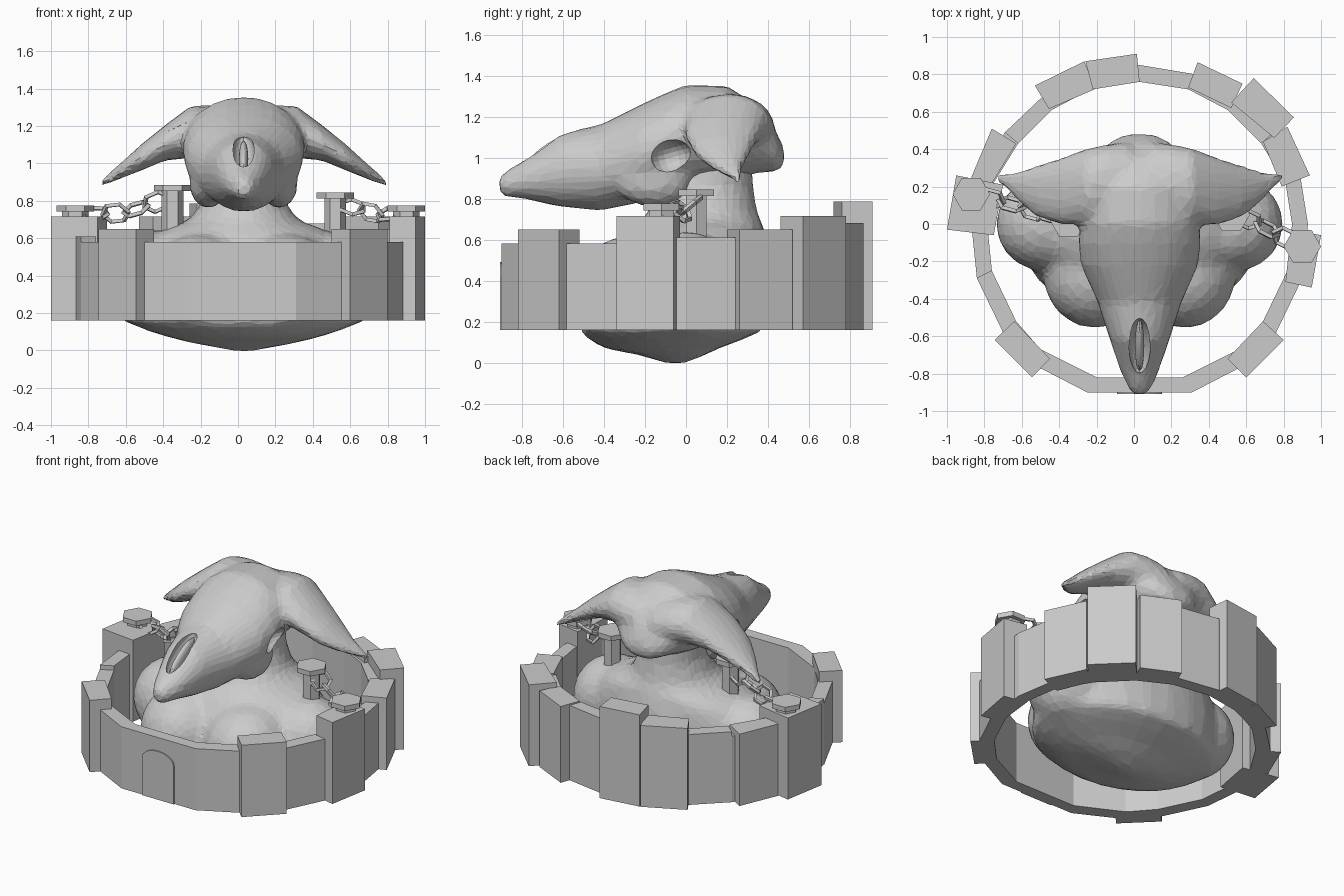
import bpy, bmesh
from math import sin, cos, pi, radians
from mathutils import Vector, Matrix

if "Cube" in bpy.data.objects:
    bpy.data.objects.remove(bpy.data.objects["Cube"])

CX = 0.03  # model's symmetry axis


def finish(bm, name):
    bmesh.ops.recalc_face_normals(bm, faces=bm.faces)
    me = bpy.data.meshes.new(name)
    bm.to_mesh(me)
    bm.free()
    ob = bpy.data.objects.new(name, me)
    bpy.context.collection.objects.link(ob)
    return ob


def prism(bm, pts, z0, z1):
    lo = [bm.verts.new((x, y, z0)) for x, y in pts]
    hi = [bm.verts.new((x, y, z1)) for x, y in pts]
    bm.faces.new(lo)
    bm.faces.new(hi)
    for i in range(len(pts)):
        j = (i + 1) % len(pts)
        bm.faces.new((lo[i], lo[j], hi[j], hi[i]))


def loft(bm, axis, secs, n=24):
    """Elliptic sections (position, centre u, centre v, radius u, radius v)."""
    u, v = [k for k in range(3) if k != axis]
    rings = []
    for p, cu, cv, ru, rv in secs:
        ring = []
        for i in range(n):
            co = [0, 0, 0]
            co[axis] = p
            co[u] = cu + ru * cos(2 * pi * i / n)
            co[v] = cv + rv * sin(2 * pi * i / n)
            ring.append(bm.verts.new(co))
        rings.append(ring)
    for a, b in zip(rings, rings[1:]):
        for i in range(n):
            j = (i + 1) % n
            bm.faces.new((a[i], a[j], b[j], b[i]))
    bm.faces.new(rings[0])
    bm.faces.new(rings[-1])


def ball(bm, c, r, tilt=0):
    m = Matrix.Translation(c) @ Matrix.Rotation(tilt, 4, 'X') @ Matrix.Diagonal((*r, 1))
    bmesh.ops.create_uvsphere(bm, u_segments=20, v_segments=12, radius=1, matrix=m)


def apply(ob, kind, **kw):
    m = ob.modifiers.new(kind, kind)
    for k, val in kw.items():
        setattr(m, k, val)
    bpy.context.view_layer.objects.active = ob
    bpy.ops.object.modifier_apply(modifier=m.name)


# curtain wall: outer and inner points of the left half, front to back
outer = [(-.25, -.9), (-.56, -.74), (-.70, -.58), (-.84, -.29), (-.87, 0),
         (-.83, .25), (-.69, .49), (-.49, .68), (-.27, .80), (.03, .85)]
inner = [(-.2, -.82), (-.5, -.67), (-.63, -.52), (-.76, -.25), (-.785, 0),
         (-.75, .22), (-.62, .43), (-.44, .61), (-.23, .72), (.03, .76)]
tops = [.58, .58, .58, .61, .61, .61, .64, .64, .67]
bm = bmesh.new()
mir = lambda p: (2 * CX - p[0], p[1])
prism(bm, [outer[0], mir(outer[0]), mir(inner[0]), inner[0]], .16, .58)
for i, h in enumerate(tops):
    quad = [outer[i], outer[i + 1], inner[i + 1], inner[i]]
    prism(bm, quad, .16, h)
    prism(bm, [mir(p) for p in quad], .16, h)
finish(bm, "curtain_wall")

# towers
towers = [
    (.65, (-.64, -.52), (-.45, -.72), (-.545, -.82), (-.745, -.62)),
    (.65, (.69, -.52), (.50, -.72), (.60, -.82), (.80, -.62)),
    (.715, (-1, -.03), (-.95, .26), (-.70, .21), (-.75, -.06)),
    (.715, (1, -.06), (.95, -.34), (.81, -.31), (.84, -.03)),
    (.65, (.79, .20), (.94, .26), (.82, .52), (.69, .44)),
    (.715, (.64, .78), (.855, .57), (.75, .46), (.52, .65)),
    (.68, (.34, .865), (.58, .75), (.52, .62), (.29, .73)),
    (.785, (.015, .91), (-.26, .87), (-.22, .72), (.03, .76)),
    (.715, (-.265, .87), (-.53, .74), (-.455, .615), (-.21, .72)),
    (.65, (-.76, .51), (-.87, .25), (-.77, .20), (-.63, .43)),
]
for k, (h, *pts) in enumerate(towers):
    bm = bmesh.new()
    prism(bm, pts, .16, h)
    finish(bm, f"tower_{k}")

# arched gate, barely raised from the front wall
bm = bmesh.new()
arch = [(-.09, .16), (.15, .16)] + [(CX + .12 * cos(a * pi / 8), .42 + .07 * sin(a * pi / 8)) for a in range(9)]
front = [bm.verts.new((x, -.908, z)) for x, z in arch]
f = bm.faces.new(front)
ext = bmesh.ops.extrude_face_region(bm, geom=[f])
bmesh.ops.translate(bm, vec=(0, .02, 0), verts=[g for g in ext["geom"] if isinstance(g, bmesh.types.BMVert)])
finish(bm, "gate")

# bust: belly, shoulders, chest and neck fused together
bm = bmesh.new()
loft(bm, 2, [(-.004, CX, -.05, .04, .04), (.04, CX, -.07, .28, .17), (.07, CX, -.12, .40, .28),
             (.11, CX, -.10, .53, .37), (.16, CX, -.07, .64, .455), (.35, CX, -.03, .65, .42),
             (.5, CX, 0, .61, .38), (.61, CX, .04, .50, .34), (.67, CX, .07, .38, .31)])
loft(bm, 2, [(.5, CX, .04, .46, .38), (.66, CX, .07, .36, .31), (.73, CX, .08, .26, .27),
             (.85, CX, .10, .21, .23), (1.05, CX, .12, .2, .2)])
for s in (-1, 1):
    ball(bm, (CX + s * .51, 0, .38), (.26, .255, .26))
    ball(bm, (CX + s * .24, -.26, .35), (.28, .3, .27))
bust = finish(bm, "bust")
apply(bust, 'REMESH', mode='VOXEL', voxel_size=.03)
apply(bust, 'SMOOTH', iterations=8, factor=.5)
apply(bust, 'DECIMATE', ratio=.2)

# skull with drooping horns that merge into a broad crest
bm = bmesh.new()
loft(bm, 1, [(-.915, CX, .865, .035, .04), (-.88, CX, .87, .06, .065), (-.80, CX, .89, .10, .09),
             (-.62, CX, .94, .16, .18), (-.42, CX, .95, .225, .21), (-.22, CX, 1.02, .315, .24),
             (-.1, CX, 1.07, .33, .245), (0, CX, 1.105, .32, .25), (.2, CX, 1.115, .29, .235),
             (.35, CX, 1.09, .25, .165), (.44, CX, 1.03, .16, .10), (.48, CX, 1.0, .08, .04)])
for s in (-1, 1):
    loft(bm, 0, [(CX + s * x, y, z, ry, rz) for x, y, z, ry, rz in (
        (.06, .23, 1.13, .21, .16), (.18, .22, 1.16, .205, .15), (.28, .20, 1.17, .205, .14),
        (.42, .175, 1.11, .18, .095), (.55, .175, 1.03, .14, .07), (.65, .20, .965, .085, .045),
        (.72, .235, .92, .045, .03), (.77, .25, .89, .02, .02))])
    ball(bm, (CX + s * .19, -.17, .89), (.10, .19, .13), radians(-5))
skull = finish(bm, "skull")
apply(skull, 'REMESH', mode='VOXEL', voxel_size=.022)
apply(skull, 'SMOOTH', iterations=9, factor=.5)
apply(skull, 'DECIMATE', ratio=.12)

# eye sockets and nasal opening are carved out
bm = bmesh.new()
for s in (-1, 1):
    ball(bm, (CX + s * .36, -.07, 1.0), (.13, .11, .09), radians(15))
ball(bm, (CX, -.65, 1.06), (.058, .17, .07), radians(33))
cutter = finish(bm, "socket_cutter")
cutter.hide_render = True
apply(skull, 'BOOLEAN', object=cutter, operation='DIFFERENCE', solver='EXACT')
bpy.data.objects.remove(cutter)

# ridge inside the nasal opening
bm = bmesh.new()
ball(bm, (CX, -.65, 1.025), (.025, .16, .05), radians(33))
finish(bm, "nasal_ridge")


# hexagonal posts: (x, y, stem bottom, cap top, stem radius)
def post(name, x, y, z0, z1, r):
    bm = bmesh.new()
    hexa = lambda rad: [(x + rad * cos(k * pi / 3), y + rad * sin(k * pi / 3)) for k in range(6)]
    prism(bm, hexa(r), z0, z1 - .03)
    prism(bm, hexa(.1), z1 - .033, z1)
    finish(bm, name)


post("tower_post_left", -.87, .16, .70, .775, .07)
post("tower_post_right", .90, -.12, .70, .775, .07)
post("shoulder_post_left", -.35, .02, .52, .885, .058)
post("shoulder_post_right", .52, .05, .5, .845, .058)


# chains of six-sided links, each turned a quarter from the last
def chain(name, a, b, count, sag):
    a, b = Vector(a), Vector(b)
    at = lambda t: a.lerp(b, t) - Vector((0, 0, sag * 4 * t * (1 - t)))
    pitch = (b - a).length / count
    bm = bmesh.new()
    for i in range(count):
        t = (i + .5) / count
        d = (at(t + .05) - at(t - .05)).normalized()
        rot = d.to_track_quat('X', 'Z').to_matrix().to_4x4()
        m = Matrix.Translation(at(t)) @ rot @ Matrix.Rotation(radians(35 + 90 * (i % 2)), 4, 'X')
        rings = []
        for k in range(6):
            c = k * pi / 3
            ring = []
            for q in range(4):
                e = .014 * cos(q * pi / 2)
                co = Vector(((pitch * .62 + e) * cos(c), (.06 + e) * sin(c), .014 * sin(q * pi / 2)))
                ring.append(bm.verts.new(m @ co))
            rings.append(ring)
        for k in range(6):
            p, n = rings[k], rings[(k + 1) % 6]
            for q in range(4):
                w = (q + 1) % 4
                bm.faces.new((p[q], p[w], n[w], n[q]))
    finish(bm, name)


chain("chain_left", (-.82, .15, .735), (-.38, .03, .82), 4, .035)
chain("chain_right", (.56, .05, .79), (.86, -.10, .735), 3, .025)
